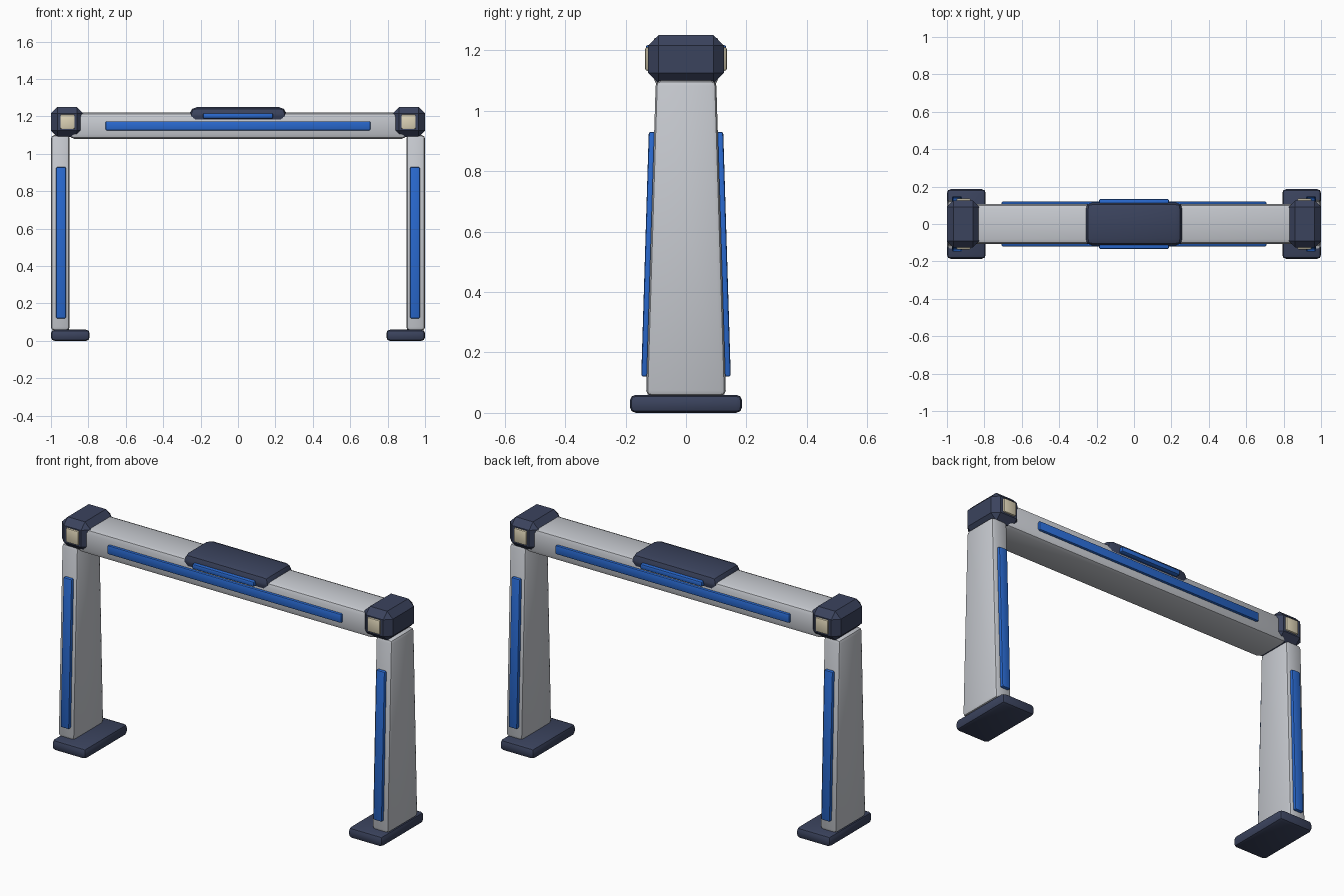
import bpy, bmesh, math

if "Cube" in bpy.data.objects:
    bpy.data.objects.remove(bpy.data.objects["Cube"])

def material(name, rgb):
    m = bpy.data.materials.new(name)
    m.diffuse_color = (*rgb, 1)
    m.use_nodes = True
    m.node_tree.nodes["Principled BSDF"].inputs["Base Color"].default_value = m.diffuse_color
    return m

GREY = material("light grey", (0.57, 0.59, 0.63))
NAVY = material("dark navy", (0.043, 0.056, 0.11))
BLUE = material("bright blue", (0.022, 0.14, 0.62))
CREAM = material("lamp cream", (0.72, 0.65, 0.47))


def box(name, lo, hi, mat, bevel, segments=2, warp=None):
    """Bevelled box between two corners; warp moves its corners first."""
    bm = bmesh.new()
    bmesh.ops.create_cube(bm, size=1)
    for v in bm.verts:
        v.co = [lo[i] + (v.co[i] + 0.5) * (hi[i] - lo[i]) for i in range(3)]
        if warp:
            v.co = warp(v.co)
    bmesh.ops.recalc_face_normals(bm, faces=bm.faces)
    bmesh.ops.bevel(bm, geom=bm.edges[:], offset=bevel, segments=segments,
                    profile=0.5, affect='EDGES', clamp_overlap=True)
    me = bpy.data.meshes.new(name)
    bm.to_mesh(me)
    bm.free()
    me.materials.append(mat)
    ob = bpy.data.objects.new(name, me)
    bpy.context.collection.objects.link(ob)
    bpy.ops.object.select_all(action='DESELECT')
    ob.select_set(True)
    bpy.context.view_layer.objects.active = ob
    bpy.ops.object.shade_smooth_by_angle(angle=math.radians(35))
    return ob


def leg_half_depth(z):
    return 0.132 - 0.032 * (z - 0.06) / 1.04


def span(a, b, s):
    """Range a..b mirrored to the side s."""
    return sorted((a * s, b * s))


def leg_taper(co):
    return (co.x, math.copysign(leg_half_depth(co.z), co.y), co.z)


for s, side in ((-1, "left"), (1, "right")):
    # foot, tapered leg and corner block
    x0, x1 = span(0.793, 1.0, s)
    box(side + "_foot", (x0, -0.186, 0), (x1, 0.186, 0.06), NAVY, 0.02)
    x0, x1 = span(0.9, 1.0, s)
    box(side + "_leg", (x0, -1, 0.056), (x1, 1, 1.1), GREY, 0.018, 2, leg_taper)
    x0, x1 = span(0.828, 1.0, s)
    box(side + "_corner_block", (x0, -0.125, 1.09), (x1, 0.125, 1.25), NAVY, 0.034, 1)

    for t, face in ((-1, "front"), (1, "back")):
        # leg light strip follows the taper
        def lean(co, t=t):
            out = 0.018 if co.y * t > 0.5 else -0.006
            return (co.x, t * (leg_half_depth(co.z) + out), co.z)
        x0, x1 = span(0.92, 0.972, s)
        y0, y1 = span(0, 1, t)
        box(f"{side}_leg_strip_{face}", (x0, y0, 0.12), (x1, y1, 0.93), BLUE, 0.007, 2, lean)
        # square lamp on the corner block
        x0, x1 = span(0.873, 0.95, s)
        y0, y1 = span(0.11, 0.135, t)
        box(f"{side}_lamp_{face}", (x0, y0, 1.132), (x1, y1, 1.21), CREAM, 0.007)

# crossbeam with hub on top
box("crossbeam", (-0.9, -0.106, 1.08), (0.9, 0.106, 1.22), GREY, 0.025)
box("centre_hub", (-0.254, -0.114, 1.168), (0.254, 0.114, 1.25), NAVY, 0.035,
    2, lambda c: (c.x * (1 if c.z > 1.2 else 1.05), c.y, c.z))

# strips on beam and hub
for t, face in ((-1, "front"), (1, "back")):
    y0, y1 = span(0.1, 0.12, t)
    box("beam_strip_" + face, (-0.708, y0, 1.125), (0.708, y1, 1.174), BLUE, 0.007)
    y0, y1 = span(0.1, 0.133, t)
    box("hub_strip_" + face, (-0.187, y0, 1.189), (0.187, y1, 1.217), BLUE, 0.007)
